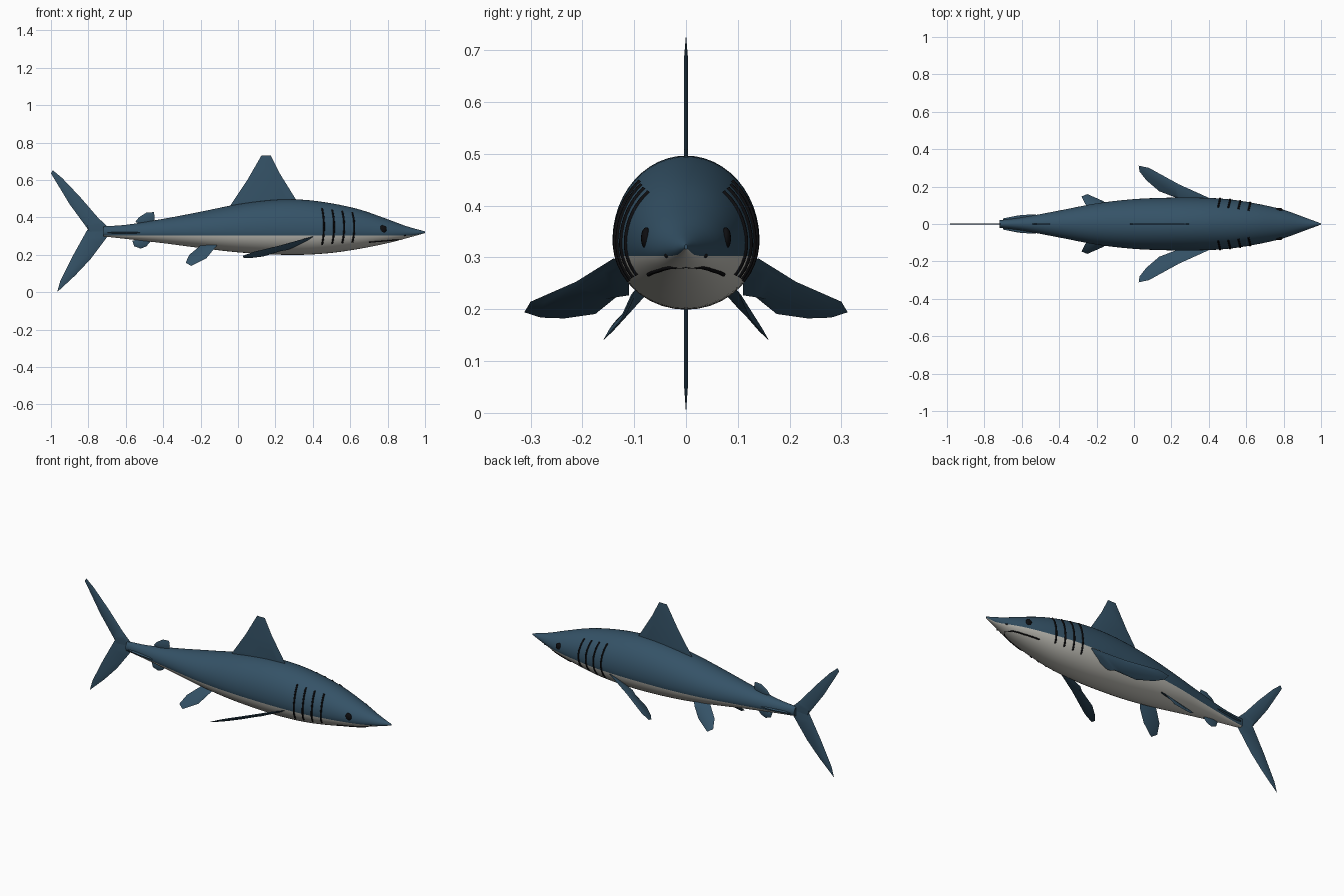
import bpy, bmesh, math
from mathutils import Vector

cube = bpy.data.objects.get("Cube")
if cube:
    bpy.data.objects.remove(cube, do_unlink=True)


def material(name, rgb):
    mat = bpy.data.materials.new(name)
    mat.use_nodes = True
    colour = (*rgb, 1)
    mat.diffuse_color = colour
    mat.node_tree.nodes["Principled BSDF"].inputs["Base Color"].default_value = colour
    return mat


BLUE = material("slate blue skin", (0.035, 0.085, 0.135))
PALE = material("pale belly", (0.56, 0.55, 0.5))
BLACK = material("black", (0.004, 0.004, 0.005))

# Body stations: x, top, bottom, half width
STATIONS = [
    (-.72, .352, .298, .02), (-.6, .36, .285, .035), (-.4, .392, .262, .072),
    (-.2, .43, .236, .11), (0, .47, .213, .133), (.2, .494, .201, .141),
    (.35, .494, .2, .141), (.5, .475, .21, .133), (.65, .442, .232, .11),
    (.8, .39, .262, .076), (.9, .353, .288, .04), (1, .325, .316, .003)]
BELLY_LINE = .303


def slope(i, k):
    a, b = STATIONS[max(i - 1, 0)], STATIONS[min(i + 1, len(STATIONS) - 1)]
    return (b[k] - a[k]) / (b[0] - a[0])


def station(x):
    """Smoothly interpolated top, bottom, half width and widest height."""
    i = 0
    while i < len(STATIONS) - 2 and x > STATIONS[i + 1][0]:
        i += 1
    a, b = STATIONS[i], STATIONS[i + 1]
    d = b[0] - a[0]
    t = (x - a[0]) / d
    h = t * t * (3 - 2 * t)
    top, bottom, width = (
        a[k] * (1 - h) + b[k] * h + d * t * (1 - t) * ((1 - t) * slope(i, k) - t * slope(i + 1, k))
        for k in (1, 2, 3))
    return top, bottom, width, bottom + .45 * (top - bottom)


def skin(x, z, side):
    """Point on the body surface at a given x and height."""
    top, bottom, width, mid = station(x)
    r = (z - mid) / ((top - mid) if z > mid else (mid - bottom))
    return Vector((x, side * width * math.sqrt(max(0, 1 - r * r)), z))


def finish(bm, name, *mats, angle=40):
    bmesh.ops.recalc_face_normals(bm, faces=bm.faces)
    mesh = bpy.data.meshes.new(name)
    bm.to_mesh(mesh)
    bm.free()
    for mat in mats:
        mesh.materials.append(mat)
    obj = bpy.data.objects.new(name, mesh)
    bpy.context.collection.objects.link(obj)
    smooth(obj, angle)
    return obj


def smooth(obj, angle):
    bpy.ops.object.select_all(action='DESELECT')
    obj.select_set(True)
    bpy.context.view_layer.objects.active = obj
    bpy.ops.object.shade_smooth_by_angle(angle=math.radians(angle))


# Body: lofted rings with an edge running along the belly line
def build_body(steps=64, upper=14, lower=8):
    bm = bmesh.new()
    rings = []
    start, end = STATIONS[0][0], STATIONS[-1][0]
    for s in range(steps + 1):
        x = start + (end - start) * s / steps
        top, bottom, width, mid = station(x)
        ratio = (BELLY_LINE - mid) / (mid - bottom)
        line = math.asin(min(0, max(-.75, ratio)))
        quarter = math.pi / 2
        angles = [quarter + (line - quarter) * i / upper for i in range(upper + 1)]
        angles += [line + (-quarter - line) * i / lower for i in range(1, lower + 1)]
        angles += [math.pi - a for a in reversed(angles[1:-1])]
        ring = []
        for a in angles:
            height = top - mid if math.sin(a) > 0 else mid - bottom
            ring.append(bm.verts.new((x, width * math.cos(a), mid + height * math.sin(a))))
        rings.append(ring)
    n = len(rings[0])
    for a, b in zip(rings, rings[1:]):
        for i in range(n):
            j = (i + 1) % n
            face = bm.faces.new((a[i], a[j], b[j], b[i]))
            face.material_index = int(upper <= i < upper + 2 * lower)
    for ring in (rings[0], rings[-1]):
        bm.faces.new(ring)
    finish(bm, "body", BLUE, PALE)


build_body()


# Fins: outline with a sharp rim and a slightly raised middle on both faces
def fin(name, outline, thick=.004):
    pts = [Vector(p) for p in outline]
    centre = sum(pts, Vector()) / len(pts)
    normal = sum((p.cross(q) for p, q in zip(pts, pts[1:] + pts[:1])), Vector()).normalized()
    bm = bmesh.new()
    rim = [bm.verts.new(p) for p in pts]
    for sign in (1, -1):
        inner = [bm.verts.new(p.lerp(centre, .3) + normal * thick * sign) for p in pts]
        for i in range(len(pts)):
            j = (i + 1) % len(pts)
            bm.faces.new((rim[i], rim[j], inner[j], inner[i]))
        bm.faces.new(inner)
    finish(bm, name, BLUE, angle=30)


def upright_fin(name, outline):
    fin(name, [(x, 0, z) for x, z in outline])


upright_fin("dorsal_fin", [(-.04, .44), (-.04, .465), (.05, .6), (.125, .73), (.175, .73),
                           (.22, .64), (.31, .495), (.31, .46)])
upright_fin("second_dorsal_fin", [(-.5, .36), (-.55, .375), (-.53, .4), (-.49, .425),
                                  (-.45, .428), (-.445, .4), (-.45, .37)])
upright_fin("anal_fin", [(-.5, .29), (-.565, .275), (-.555, .245), (-.52, .233),
                         (-.49, .245), (-.46, .28)])
upright_fin("upper_tail_lobe", [(-.7, .32), (-.7, .352), (-.75, .4), (-.845, .51), (-.94, .61),
                                (-.99, .652), (-1, .635), (-.9, .47), (-.8, .333), (-.79, .31)])
upright_fin("lower_tail_lobe", [(-.7, .335), (-.7, .295), (-.79, .175), (-.87, .09),
                                (-.967, 0), (-.95, .06), (-.88, .2), (-.805, .335)])


# Tube that follows a list of points
def tube(name, points, radius):
    data = bpy.data.curves.new(name, 'CURVE')
    data.dimensions = '3D'
    data.bevel_depth = radius
    data.bevel_resolution = 1
    data.use_fill_caps = True
    spline = data.splines.new('POLY')
    spline.points.add(len(points) - 1)
    for slot, p in zip(spline.points, points):
        slot.co = (*p, 1)
    data.materials.append(BLACK)
    obj = bpy.data.objects.new(name, data)
    bpy.context.collection.objects.link(obj)
    bpy.ops.object.select_all(action='DESELECT')
    obj.select_set(True)
    bpy.context.view_layer.objects.active = obj
    bpy.ops.object.convert(target='MESH')


def ball(name, centre, size):
    bm = bmesh.new()
    bmesh.ops.create_uvsphere(bm, u_segments=16, v_segments=10, radius=1)
    for v in bm.verts:
        v.co = Vector(c * s for c, s in zip(v.co, size)) + centre
    finish(bm, name, BLACK, angle=60)


# Paired parts
for label, side in (("front", -1), ("back", 1)):
    pectoral = [(.41, .11), (.4, .14), (.24, .212), (.08, .3), (.025, .312), (.03, .28),
                (.065, .235), (.135, .175), (.24, .135), (.27, .11)]
    fin(label + "_pectoral_fin",
        [(x, side * y, .061 + .456 * x + .39 * y) for x, y in pectoral], .005)
    pelvic = [(-.1, .07, .265), (-.125, .1, .235), (-.17, .125, .18), (-.25, .16, .14),
              (-.28, .147, .158), (-.26, .105, .2), (-.2, .06, .25)]
    fin(label + "_pelvic_fin", [(x, side * y, z) for x, y, z in pelvic])
    keel = [(-.47, .04), (-.54, .052), (-.62, .046), (-.7, .03), (-.7, .01), (-.5, .01)]
    fin(label + "_tail_keel", [(x, side * y, .318) for x, y in keel])

    # Gill slits
    for g in range(4):
        low, high = .255 + .004 * g, .447 - .007 * g
        points = []
        for i in range(13):
            t = i / 12
            x = .45 + .054 * g + .04 * t * (1 - t)
            points.append(skin(x, low + (high - low) * t, side))
        tube(f"{label}_gill_slit_{g + 1}", points, .005)

    ball(label + "_eye", skin(.775, .337, side) - Vector((0, side * .004, 0)), (.02, .01, .021))
    ball(label + "_nostril", skin(.893, .303, side), (.006, .004, .004))

# Mouth: one line wrapping under the snout
half = [(.7, .267), (.74, .271), (.78, .274), (.82, .278), (.85, .281)]
mouth = [skin(x, z, -1) for x, z in half] + [Vector((.872, 0, .283))]
mouth += [skin(x, z, 1) for x, z in reversed(half)]
tube("mouth", mouth, .004)
